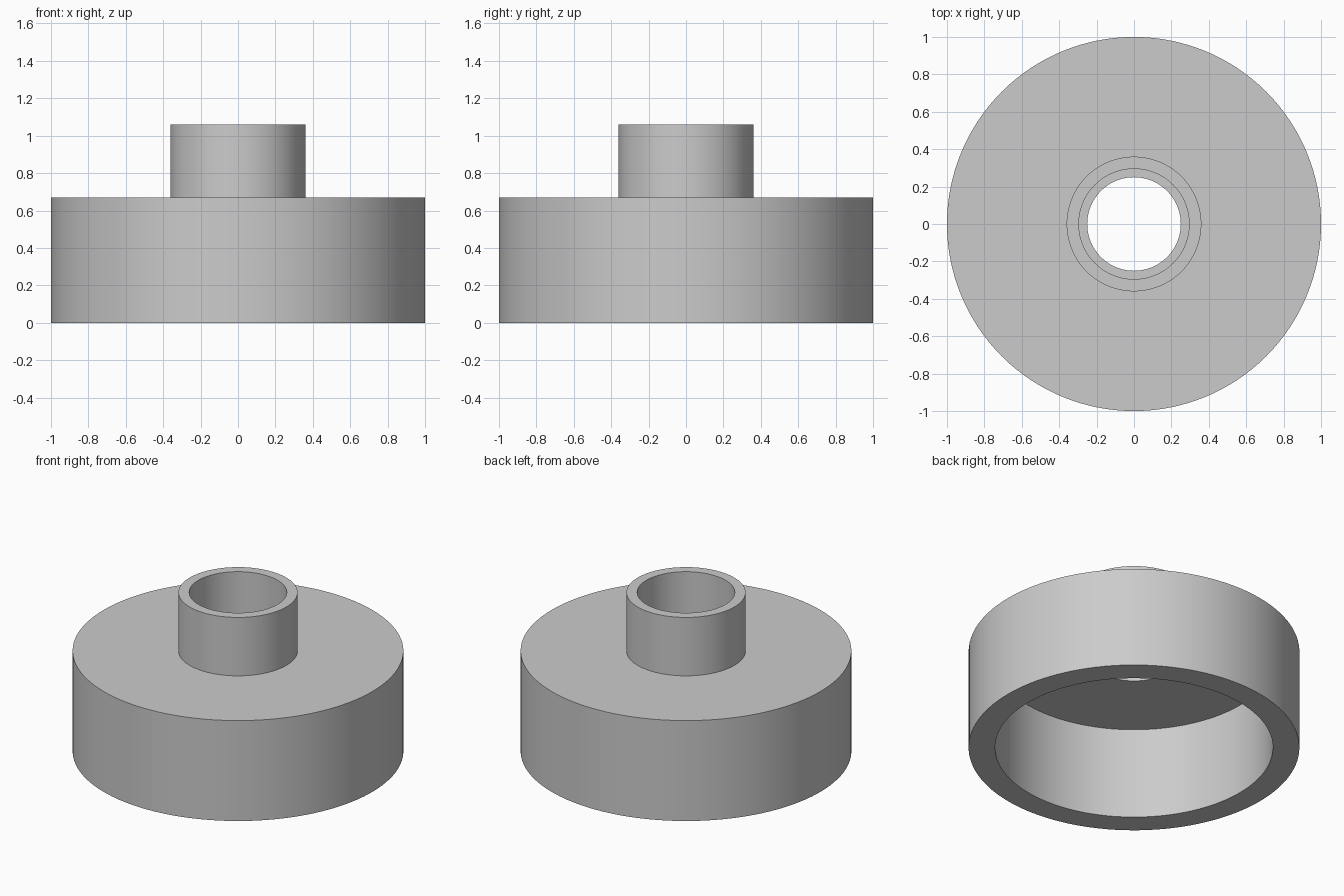
import bpy
import bmesh
from math import radians, tau

cube = bpy.data.objects.get("Cube")
if cube:
    bpy.data.objects.remove(cube, do_unlink=True)

grey = bpy.data.materials.new("plain grey")
grey.use_nodes = True
colour = (0.6, 0.6, 0.6, 1)
grey.diffuse_color = colour
grey.node_tree.nodes["Principled BSDF"].inputs["Base Color"].default_value = colour


def lathe(name, profile, steps=128):
    """Turn a closed (radius, height) profile around the z axis."""
    bm = bmesh.new()
    verts = [bm.verts.new((r, 0, z)) for r, z in profile]
    edges = [bm.edges.new((a, b)) for a, b in zip(verts, verts[1:] + verts[:1])]
    bmesh.ops.spin(bm, geom=verts + edges, cent=(0, 0, 0), axis=(0, 0, 1),
                   angle=tau, steps=steps)
    bmesh.ops.remove_doubles(bm, verts=bm.verts, dist=0.0001)
    bmesh.ops.recalc_face_normals(bm, faces=bm.faces)
    mesh = bpy.data.meshes.new(name)
    bm.to_mesh(mesh)
    bm.free()
    mesh.materials.append(grey)
    obj = bpy.data.objects.new(name, mesh)
    bpy.context.collection.objects.link(obj)
    bpy.ops.object.select_all(action="DESELECT")
    obj.select_set(True)
    bpy.context.view_layer.objects.active = obj
    bpy.ops.object.shade_smooth_by_angle(angle=radians(30))
    return obj


# Hollow cap with a collar; the collar's bore ends on a narrow inner ledge
base, ceiling, shoulder, top = 0, 0.61, 0.67, 1.06
lathe("collared_cap", [
    (0.84, base), (1, base), (1, shoulder),            # wide skirt
    (0.36, shoulder), (0.36, top), (0.295, top),       # collar
    (0.295, shoulder), (0.25, shoulder),               # bore and ledge
    (0.25, ceiling), (0.84, ceiling),                  # hole and cavity
])
